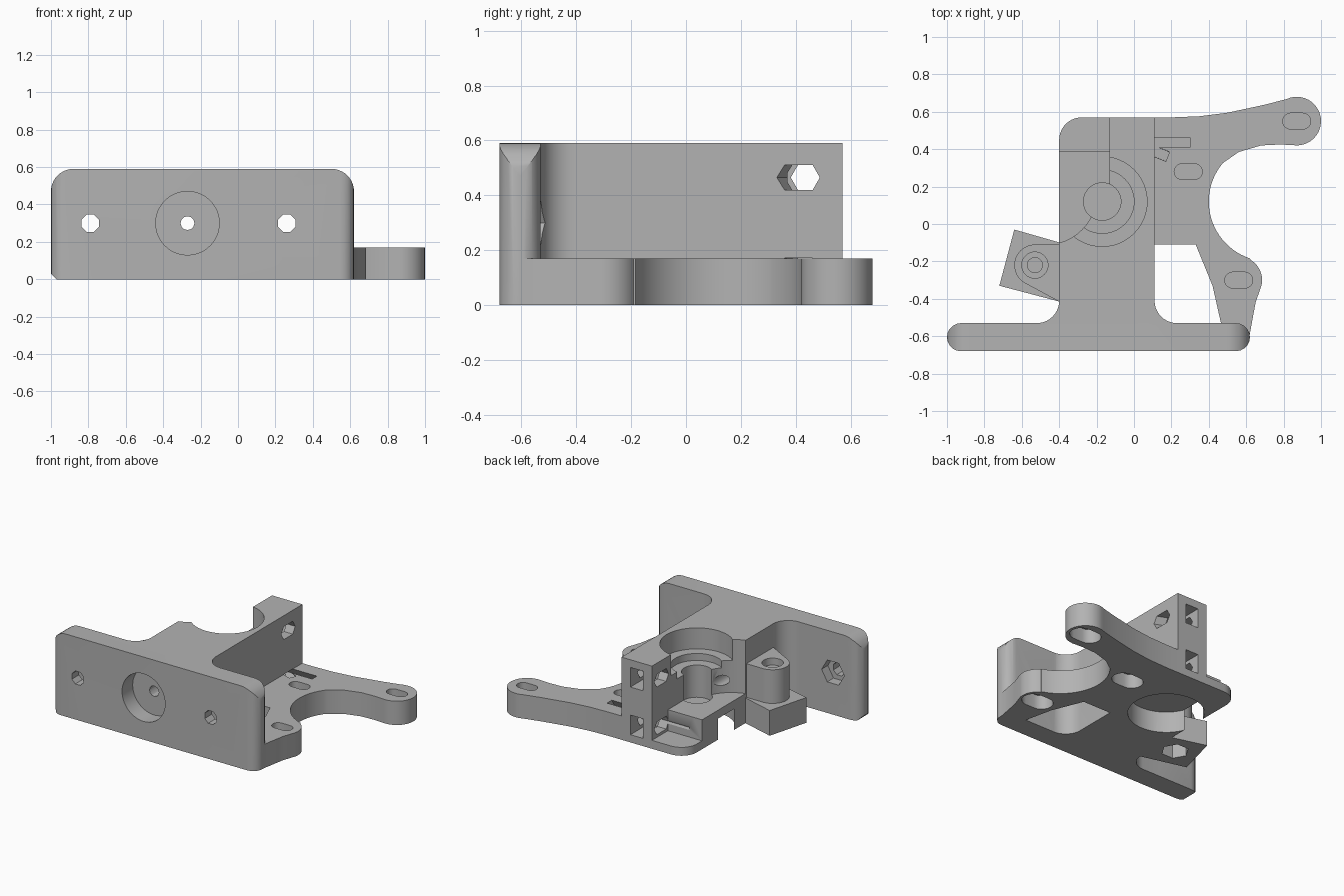
import bpy, bmesh
from math import sin, cos, radians, pi
from mathutils import Matrix, Vector

if "Cube" in bpy.data.objects:
    bpy.data.objects.remove(bpy.data.objects["Cube"])

grey = bpy.data.materials.new("grey plastic")
grey.use_nodes = True
grey.diffuse_color = (0.45, 0.45, 0.45, 1)
grey.node_tree.nodes["Principled BSDF"].inputs["Base Color"].default_value = (0.45, 0.45, 0.45, 1)


def arc(cx, cy, r, a0, a1, n=10):
    angles = [radians(a0 + (a1 - a0) * i / n) for i in range(n + 1)]
    return [(cx + r * cos(a), cy + r * sin(a)) for a in angles]


def disc(cx, cy, r, n=48, turn=0):
    return [(cx + r * cos(2 * pi * i / n + turn), cy + r * sin(2 * pi * i / n + turn)) for i in range(n)]


def slot(cx, cy, r, half):
    return arc(cx + half - r, cy, r, -90, 90) + arc(cx - half + r, cy, r, 90, 270)


def rect(x0, x1, y0, y1):
    return [(x0, y0), (x1, y0), (x1, y1), (x0, y1)]


def prism(name, pts, lo, hi, axis="z"):
    """Extrude a closed profile along an axis."""
    place = {"x": lambda p, t: (t, p[0], p[1]),
             "y": lambda p, t: (p[0], t, p[1]),
             "z": lambda p, t: (p[0], p[1], t)}[axis]
    bm = bmesh.new()
    low = [bm.verts.new(place(p, lo)) for p in pts]
    high = [bm.verts.new(place(p, hi)) for p in pts]
    bm.faces.new(low)
    bm.faces.new(high)
    for i in range(len(pts)):
        j = (i + 1) % len(pts)
        bm.faces.new((low[i], low[j], high[j], high[i]))
    bmesh.ops.recalc_face_normals(bm, faces=bm.faces)
    mesh = bpy.data.meshes.new(name)
    bm.to_mesh(mesh)
    bm.free()
    obj = bpy.data.objects.new(name, mesh)
    bpy.context.collection.objects.link(obj)
    mesh.materials.append(grey)
    return obj


def combine(target, tool, operation):
    mod = target.modifiers.new(operation, "BOOLEAN")
    mod.operation = operation
    mod.solver = "EXACT"
    mod.object = tool
    bpy.context.view_layer.objects.active = target
    bpy.ops.object.modifier_apply(modifier=mod.name)
    bpy.data.objects.remove(tool)


def cut(target, pts, lo, hi, axis="z"):
    combine(target, prism("cutter", pts, lo, hi, axis), "DIFFERENCE")


# Tall block and front plate, joined by fillets
H = 0.59
body = prism("extruder_body",
             arc(-0.925, -0.605, 0.075, 90, 270) + arc(0.545, -0.605, 0.075, -90, 90)
             + arc(0.23, -0.41, 0.12, 270, 180) + [(0.11, 0.57)]
             + arc(-0.28, 0.45, 0.12, 90, 180) + arc(-0.52, -0.41, 0.12, 0, -90), 0, H)
# Round the upper corners of the plate
front = [(-0.97, 0), (0.62, 0)] + arc(0.5, 0.47, 0.12, 0, 90) + arc(-0.88, 0.47, 0.12, 90, 180) + [(-1, 0.03)]
combine(body, prism("plate_profile", front, -0.9, 0.9, "y"), "INTERSECT")

# Motor mounting arms
arms = prism("motor_arms",
             [(-0.3, -0.6), (0.617, -0.6), (0.65, -0.42)]
             + arc(0.56, -0.3, 0.125, -12, 60)
             + arc(0.72, 0.12, 0.32, 252, 140, 24)
             + [(0.56, 0.385), (0.68, 0.42), (0.78, 0.425)]
             + arc(0.87, 0.55, 0.13, -100, 115, 20)
             + [(0.7, 0.638), (0.5, 0.595), (0.35, 0.576), (0.2, 0.57), (-0.1, 0.57), (-0.3, 0.4)],
             0, 0.17)
cut(arms, [(0.1, -0.55), (0.465, -0.55), (0.465, -0.53), (0.42, -0.33), (0.33, -0.11), (0.1, -0.11)], -1, 1)
combine(body, arms, "UNION")

# Idler hinge: turned foot, web and round boss
hinge_foot = [(-0.64, -0.03), (-0.72, -0.33), (-0.36, -0.425), (-0.36, -0.11)]
hinge_web = [(-0.53, -0.11), (-0.36, -0.11), (-0.36, -0.44), (-0.4, -0.415), (-0.585, -0.315)]
combine(body, prism("hinge_foot", hinge_foot, 0, 0.18), "UNION")
combine(body, prism("hinge_web", hinge_web, 0, 0.42), "UNION")
combine(body, prism("hinge_boss", disc(-0.53, -0.22, 0.11), 0, 0.42), "UNION")
cut(body, disc(-0.53, -0.22, 0.07), 0.37, 0.5)
cut(body, disc(-0.53, -0.22, 0.04), 0.11, 0.5)
cut(body, disc(-0.53, -0.22, 0.09, 6), -0.1, 0.1)

# Idler opening and low back step
cut(body, disc(-0.47, 0.16, 0.27), 0.21, 0.8)
cut(body, rect(-0.6, -0.13, 0.12, 0.7), 0.21, 0.8)
cut(body, rect(-0.6, -0.13, 0.39, 0.7), 0.06, 0.8)

# Bearing seats and drive shaft bore
for radius, lo, hi in [(0.24, 0.44, 0.8), (0.17, 0.39, 0.8), (0.1, 0.16, 0.8), (0.248, -0.1, 0.15)]:
    cut(body, disc(-0.17, 0.12, radius), lo, hi)

# Motor screw slots, with wider recesses underneath
for x, y in [(0.87, 0.55), (0.29, 0.28), (0.56, -0.3)]:
    cut(body, slot(x, y, 0.0425, 0.075), 0.11, 0.3)
    cut(body, slot(x, y, 0.075, 0.11), -0.1, 0.1)

# Plate screw holes with nut traps, hot end socket and filament path
for x in (-0.79, 0.26):
    cut(body, disc(x, 0.3, 0.05, 8, pi / 8), -0.8, -0.4, "y")
    cut(body, disc(x, 0.3, 0.09, 6), -0.6, -0.4, "y")
cut(body, disc(-0.27, 0.3, 0.17), -0.8, -0.56, "y")
cut(body, disc(-0.27, 0.3, 0.037, 12), -0.8, 0.3, "y")

# Idler bolt holes, straight and swung, and nut slots in the back post
for z in (0.465, 0.125):
    cut(body, disc(0.435, z, 0.053, 6), -0.3, 0.3, "x")
    swung = prism("cutter", disc(0, z, 0.053, 6), -0.4, 0.0, "x")
    swung.data.transform(Matrix.Translation(Vector((0.18, 0.36, 0))) @ Matrix.Rotation(radians(-22), 4, "Z"))
    combine(body, swung, "DIFFERENCE")
    cut(body, rect(-0.06, 0.04, z - 0.07, z + 0.07), 0.37, 0.7, "y")

bpy.ops.object.select_all(action="DESELECT")
body.select_set(True)
bpy.context.view_layer.objects.active = body
bpy.ops.object.shade_smooth_by_angle(angle=radians(30))
